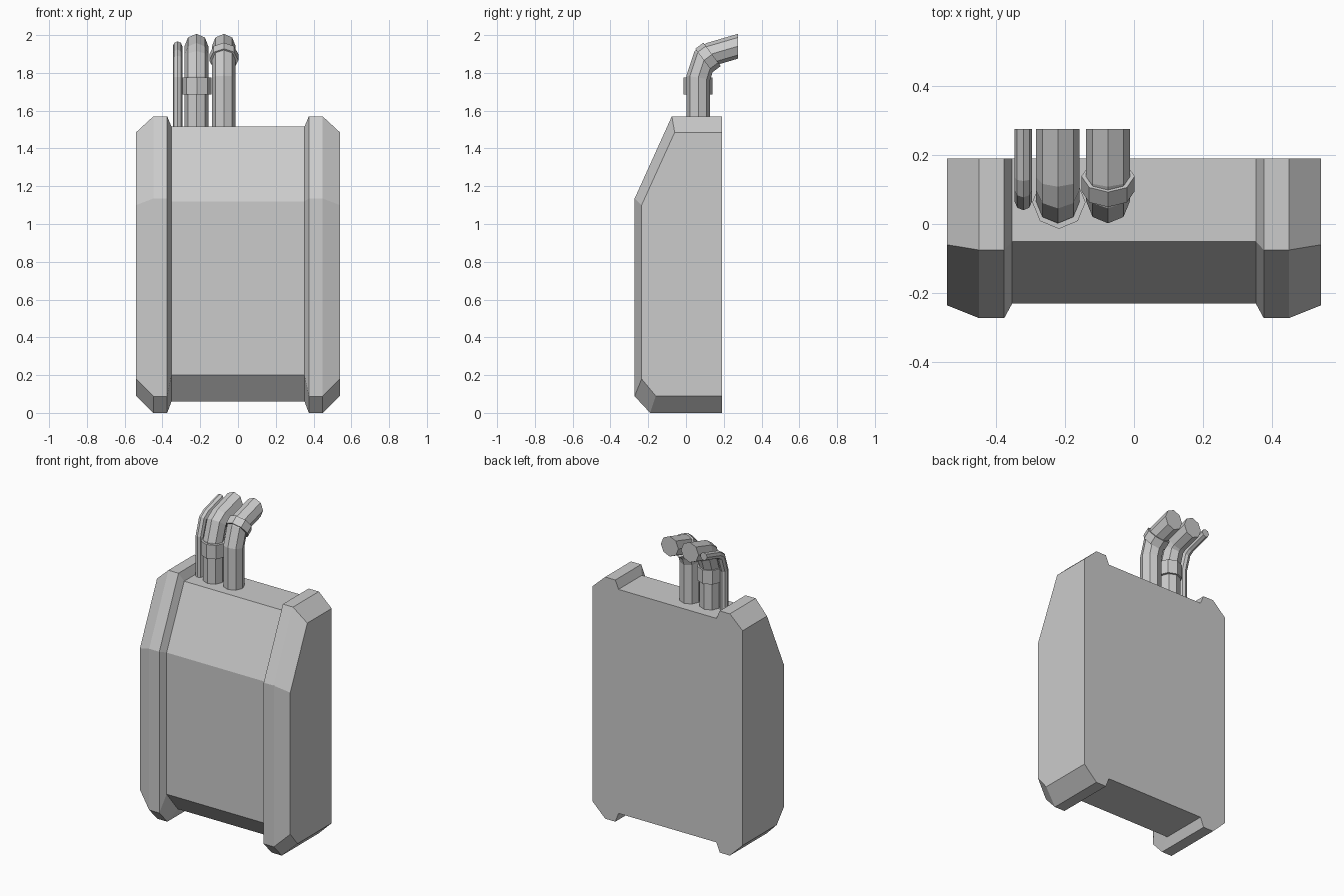
import bpy, bmesh, math
from mathutils import Vector

if "Cube" in bpy.data.objects:
    bpy.data.objects.remove(bpy.data.objects["Cube"])


def loft(name, rings):
    """Skin a list of closed rings and cap both ends."""
    bm = bmesh.new()
    vs = [[bm.verts.new(p) for p in r] for r in rings]
    n = len(rings[0])
    for a, b in zip(vs, vs[1:]):
        for i in range(n):
            j = (i + 1) % n
            bm.faces.new((a[i], a[j], b[j], b[i]))
    bm.faces.new(vs[0])
    bm.faces.new(vs[-1])
    bmesh.ops.recalc_face_normals(bm, faces=bm.faces[:])
    me = bpy.data.meshes.new(name)
    bm.to_mesh(me)
    bm.free()
    ob = bpy.data.objects.new(name, me)
    bpy.context.collection.objects.link(ob)
    return ob


def tube(name, x, r, path, end_normal=None, sides=8):
    """Mitred octagonal tube along a (y, z) path at a fixed x."""
    pts = [Vector(p) for p in path]
    dirs = [(b - a).normalized() for a, b in zip(pts, pts[1:])]
    rings = []
    for i, p in enumerate(pts):
        d0, d1 = dirs[max(i - 1, 0)], dirs[min(i, len(dirs) - 1)]
        t = (d0 + d1).normalized()
        if i == len(pts) - 1 and end_normal:
            t = Vector(end_normal)
        s = r / max(t.dot(d0), 0.5)
        ring = []
        for k in range(sides):
            a = 2 * math.pi * k / sides
            u = s * math.cos(a)
            ring.append((x + r * math.sin(a), p.x - t.y * u, p.y + t.x * u))
        rings.append(ring)
    return loft(name, rings)


# Body: side profiles (y, z) swept across the width
def profile(top, y_top, z_mid, y_front, z_low, y_bot, bottom, back=0.19):
    return [(back, top), (y_top, top), (y_front, z_mid),
            (y_front, z_low), (y_bot, bottom), (back, bottom)]


outer = profile(1.485, -0.06, 1.10, -0.235, 0.18, -0.16, 0.09)
rim = profile(1.57, -0.075, 1.135, -0.272, 0.088, -0.19, 0.0)
panel = profile(1.515, -0.05, 1.12, -0.23, 0.20, -0.115, 0.06)
half = [(0.54, outer), (0.448, rim), (0.375, rim), (0.352, panel)]
stations = [(-x, p) for x, p in half] + half[::-1]
loft("tank_body", [[(x, y, z) for y, z in p] for x, p in stations])

# Bent pipes leaving the top towards the back
bend = [(0.065, 1.48), (0.065, 1.775), (0.098, 1.875), (0.135, 1.90), (0.275, 1.941)]
for name, x, r in (("thin_pipe", -0.32, 0.025),
                   ("middle_pipe", -0.22, 0.063),
                   ("inner_pipe", -0.075, 0.063)):
    tube(name, x, r, bend, end_normal=(1, 0))

# Pipe collars: one on a straight run, one on a bend
tube("middle_collar", -0.217, 0.077, [(0.063, 1.685), (0.063, 1.775)])
tube("inner_collar", -0.075, 0.077, [(0.095, 1.866), (0.138, 1.898)])
